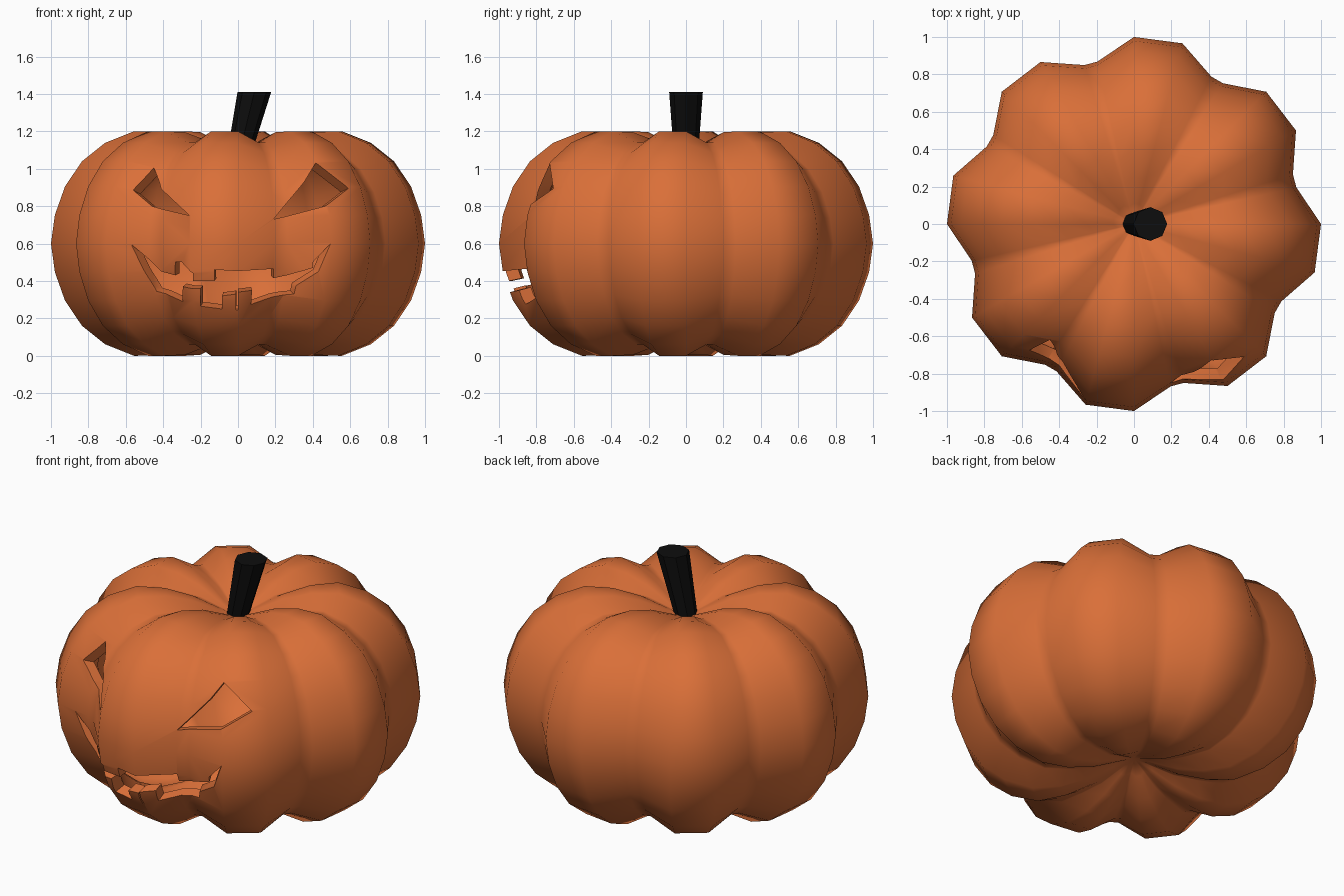
import bpy, bmesh, math
from mathutils import Vector
from mathutils.bvhtree import BVHTree

if "Cube" in bpy.data.objects:
    bpy.data.objects.remove(bpy.data.objects["Cube"])

CENTRE = Vector((0, 0, 0.6))


def material(name, rgb):
    m = bpy.data.materials.new(name)
    m.diffuse_color = (*rgb, 1)
    m.use_nodes = True
    m.node_tree.nodes["Principled BSDF"].inputs["Base Color"].default_value = m.diffuse_color
    return m


def to_object(bm, name, mat=None):
    bmesh.ops.recalc_face_normals(bm, faces=bm.faces)
    me = bpy.data.meshes.new(name)
    bm.to_mesh(me)
    bm.free()
    ob = bpy.data.objects.new(name, me)
    bpy.context.collection.objects.link(ob)
    if mat:
        me.materials.append(mat)
    return ob


# Upper half of the rib profile (radius, height above the middle), mirrored below
upper = [(0.979, .153), (0.925, .305), (0.834, .44), (0.711, .538), (0.556, .6),
         (0.40, .595), (0.25, .555), (0.11, .49)]
profile = [(r, -z) for r, z in reversed(upper)] + [(1, 0)] + upper
POLE = 0.44

# Eight ribs: two crest columns and two groove columns each
columns = []
for k in range(8):
    for a, groove in ((-122.3, 1), (-117.7, 1), (-105, 0), (-90, 0)):
        columns.append((math.radians(a + 45 * k), groove))


def pumpkin_mesh(scale=1.0):
    bm = bmesh.new()
    rings = []
    for r, z in profile:
        ring = []
        for a, groove in columns:
            fr = 0.89 if groove else 1
            fz = 1 - 0.1 * min(1, r / 0.4) if groove else 1
            p = Vector((r * fr * math.cos(a), r * fr * math.sin(a), z * fz))
            ring.append(bm.verts.new(CENTRE + p * scale))
        rings.append(ring)
    n = len(columns)
    for lo, hi in zip(rings, rings[1:]):
        for i in range(n):
            j = (i + 1) % n
            bm.faces.new((lo[i], lo[j], hi[j], hi[i]))
    for ring, s in ((rings[0], -1), (rings[-1], 1)):
        pole = bm.verts.new(CENTRE + Vector((0, 0, s * POLE * scale)))
        for i in range(n):
            bm.faces.new((ring[i], ring[(i + 1) % n], pole))
    bmesh.ops.recalc_face_normals(bm, faces=bm.faces)
    return bm


# Carved openings as seen from the front (x, z)
left_eye = [(-.45, 1.005), (-.56, .885), (-.46, .80), (-.26, .75), (-.41, .89)]
right_eye = [(.415, 1.03), (.59, .895), (.465, .80), (.19, .73), (.355, .93)]
mouth = [(-.57, .595), (-.435, .345), (-.295, .29), (-.295, .37), (-.20, .36),
         (-.20, .265), (-.085, .25), (-.085, .32), (-.01, .33), (-.01, .245),
         (-.01 + .01, .245), (-.01 + .01, .34), (.075, .35), (.07, .275), (.30, .33),
         (.31, .375), (.43, .45), (.495, .60), (.40, .50), (.40, .47), (.26, .43),
         (.19, .415), (.19, .465), (-.125, .46), (-.125, .40), (-.24, .40),
         (-.24, .44), (-.30, .50), (-.335, .50), (-.335, .43), (-.41, .45)]

body_bm = pumpkin_mesh()
tree = BVHTree.FromBMesh(body_bm)


def cutter(outline, name):
    # Wedge through the outline on the skin, tapering to the pumpkin centre
    bm = bmesh.new()
    hits = [tree.ray_cast(Vector((x, -3, z)), Vector((0, 1, 0)))[0] for x, z in outline]
    outer = [bm.verts.new(CENTRE + (p - CENTRE) * 1.25) for p in hits]
    inner = [bm.verts.new(CENTRE + (p - CENTRE) * 0.7) for p in hits]
    n = len(outline)
    for i in range(n):
        j = (i + 1) % n
        bm.faces.new((outer[i], outer[j], inner[j], inner[i]))
    caps = [bm.faces.new(outer), bm.faces.new(inner[::-1])]
    bmesh.ops.triangulate(bm, faces=caps)
    ob = to_object(bm, name)
    ob.hide_render = True
    return ob


# Hollow shell with eyes and mouth cut through
orange = material("orange skin", (0.70, 0.16, 0.04))
body = to_object(body_bm, "pumpkin_shell", orange)
hollow = to_object(pumpkin_mesh(0.93), "hollow_cutter")
hollow.hide_render = True
cutters = [hollow, cutter(left_eye, "left_eye_cutter"),
           cutter(right_eye, "right_eye_cutter"), cutter(mouth, "mouth_cutter")]
for c in cutters:
    mod = body.modifiers.new(c.name, 'BOOLEAN')
    mod.operation = 'DIFFERENCE'
    mod.solver = 'EXACT'
    mod.object = c
bpy.context.view_layer.objects.active = body
body.select_set(True)
for c in cutters:
    bpy.ops.object.modifier_apply(modifier=c.name)
for c in cutters:
    bpy.data.objects.remove(c)
bpy.ops.object.shade_smooth_by_angle(angle=math.radians(55))

# Leaning, flared stem
bm = bmesh.new()
bmesh.ops.create_cone(bm, cap_ends=True, segments=8, radius1=0.06, radius2=0.09, depth=0.40)
for v in bm.verts:
    v.co.x += 0.0875 if v.co.z > 0 else -0.01
    v.co.z += 1.21
to_object(bm, "stem", material("black stem", (0.004, 0.004, 0.004)))
